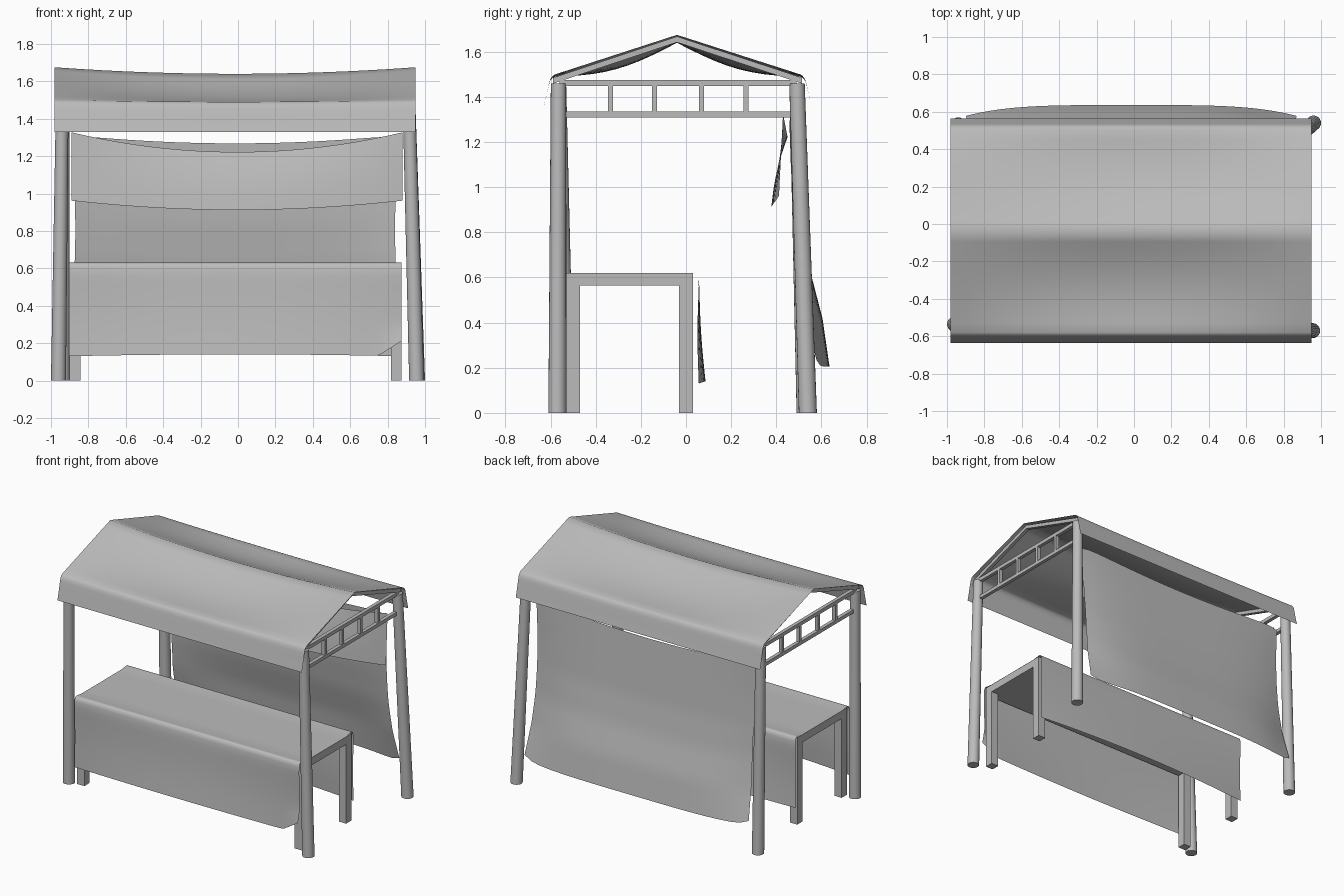
import bpy, bmesh, math
from mathutils import Vector

if "Cube" in bpy.data.objects:
    bpy.data.objects.remove(bpy.data.objects["Cube"])

grey = bpy.data.materials.new("plain grey")
grey.diffuse_color = (0.5, 0.5, 0.5, 1)
grey.use_nodes = True
grey.node_tree.nodes["Principled BSDF"].inputs["Base Color"].default_value = grey.diffuse_color


def finish(name, bm, smooth=None):
    me = bpy.data.meshes.new(name)
    bm.to_mesh(me)
    bm.free()
    me.materials.append(grey)
    ob = bpy.data.objects.new(name, me)
    bpy.context.collection.objects.link(ob)
    if smooth:
        bpy.ops.object.select_all(action='DESELECT')
        ob.select_set(True)
        bpy.context.view_layer.objects.active = ob
        bpy.ops.object.shade_smooth_by_angle(angle=math.radians(smooth))
    return ob


def box(bm, lo, hi):
    verts = bmesh.ops.create_cube(bm, size=1)["verts"]
    for v in verts:
        v.co = [(a + b) / 2 + c * (b - a) for a, b, c in zip(lo, hi, v.co)]


def sheet(name, func, nu, params, smooth=60):
    """Cloth surface: func(u in -1..1, parameter) gives a point."""
    bm = bmesh.new()
    rows = [[bm.verts.new(func(-1 + 2 * i / nu, p)) for i in range(nu + 1)] for p in params]
    for a, b in zip(rows, rows[1:]):
        for i in range(nu):
            bm.faces.new((a[i], a[i + 1], b[i + 1], b[i]))
    return finish(name, bm, smooth)


def along(points, v):
    """Interpolate (height, value) pairs evenly spaced over v in 0..1."""
    f = v * (len(points) - 1)
    i = min(int(f), len(points) - 2)
    return Vector(points[i]).lerp(Vector(points[i + 1]), f - i)


# leaning round posts
def post(name, bottom, top, r0=0.04, r1=0.034, n=20):
    bm = bmesh.new()
    rings = [[bm.verts.new((x + r * math.cos(2 * math.pi * k / n),
                            y + r * math.sin(2 * math.pi * k / n), z)) for k in range(n)]
             for (x, y, z), r in ((bottom, r0), (top, r1))]
    for k in range(n):
        j = (k + 1) % n
        bm.faces.new((rings[0][k], rings[0][j], rings[1][j], rings[1][k]))
    bm.faces.new(rings[0][::-1])
    bm.faces.new(rings[1])
    finish(name, bm, 40)


post("front_left_post", (-0.96, -0.535, 0), (-0.94, -0.565, 1.46))
post("front_right_post", (0.955, -0.57, 0), (0.915, -0.565, 1.46))
post("back_left_post", (-0.94, 0.53, 0), (-0.935, 0.492, 1.46))
post("back_right_post", (0.96, 0.54, 0), (0.915, 0.492, 1.46))

# end trusses: two beams, four struts, two rafters
for side, x in (("left", -0.94), ("right", 0.915)):
    bm = bmesh.new()
    w = 0.013
    box(bm, (x - w, -0.56, 1.448), (x + w, 0.49, 1.474))
    box(bm, (x - w, -0.56, 1.31), (x + w, 0.52, 1.335))
    for y in (-0.335, -0.14, 0.068, 0.265):
        box(bm, (x - w, y - 0.011, 1.335), (x + w, y + 0.011, 1.448))
    finish(side + "_truss", bm)
    bm = bmesh.new()
    path = ((-0.59, 1.485), (-0.04, 1.668), (0.515, 1.485))
    rings = [[bm.verts.new((x + dx, y, z + dz)) for dx, dz in
              ((-w, 0), (w, 0), (w, -0.026), (-w, -0.026))] for y, z in path]
    for a, b in zip(rings, rings[1:]):
        for k in range(4):
            bm.faces.new((a[k], a[(k + 1) % 4], b[(k + 1) % 4], b[k]))
    bm.faces.new(rings[0])
    bm.faces.new(rings[2][::-1])
    bmesh.ops.recalc_face_normals(bm, faces=bm.faces)
    finish(side + "_rafters", bm)

# sagging roof cloth with a hanging skirt on both eaves
SKIRT = ((1.0, 1.50, 1), (1.02, 1.493, .8), (1.04, 1.478, .6), (1.052, 1.455, .4),
         (1.066, 1.42, .2), (1.085, 1.375, .1), (1.105, 1.33, 0))


def roof(u, p):
    s, z, sag = p
    t = min(abs(s), 1)
    y = -0.04 + s * (0.54 if s < 0 else 0.546)
    drop = (0.035 * (1 - t) + 0.042 * math.sin(math.pi * t) + 0.01 * t * sag) * (1 - u * u)
    return (-0.015 + 0.965 * u, y, z - drop)


half = [(i / 10, 1.675 - 0.0175 * i, 1) for i in range(1, 10)] + list(SKIRT)
profile = [(-s, z, g) for s, z, g in reversed(half)] + [(0, 1.675, 1)] + half
sheet("roof_cloth", roof, 24, profile)

# table slab and legs
X0, X1, Y0, Y1 = -0.90, 0.875, -0.53, 0.03
bm = bmesh.new()
box(bm, (X0, Y0, 0.565), (X1, Y1, 0.62))
finish("table_top", bm)
bm = bmesh.new()
for lx in (X0, X1 - 0.058):
    for ly in (Y0, Y1 - 0.06):
        box(bm, (lx, ly, 0), (lx + 0.058, ly + 0.06, 0.565))
finish("table_legs", bm)


# cloth over the table, hanging down front and back
def table_cloth(u, p):
    s, z = p                       # s: -1 front edge, 1 back edge
    x = -0.015 + 0.888 * u
    y = (Y0 + Y1) / 2 + s * 0.28
    low = max(0, (0.6 - z) / 0.47)
    bulge = 0.03 * low * (1 - u * u)
    y += math.copysign(bulge, s)
    z += 0.01 * low * (1 - u * u)
    if s < 0 and x > 0.75:         # lifted front right corner
        k = (x - 0.75) / 0.123 * max(0, (0.3 - z) / 0.17)
        z += 0.08 * k
        y -= 0.015 * k
    return (x, y, z)


edge = [(0.98, 0.629), (1.03, 0.63), (1.07, 0.622), (1.09, 0.6), (1.095, 0.56)]
edge += [(1.095 - 0.02 * math.sin(math.pi * i / 10), 0.56 - 0.043 * i) for i in range(1, 11)]
rim = [(s / 5, 0.623) for s in range(-4, 5)]
sheet("table_cloth", table_cloth, 30, [(-s, z) for s, z in reversed(edge)] + rim + edge)

# back curtain bulging outwards near the ground
CENTRE = ((0.475, 0), (0.495, 0), (0.515, 0), (0.55, 0), (0.605, 0), (0.636, 0))
ENDS = ((0.458, 0), (0.465, 0), (0.478, 0), (0.495, 0), (0.525, 0), (0.578, 0))


def curtain(u, v):
    m = 1 - u ** 4
    y = along(ENDS, v)[0] * (1 - m) + along(CENTRE, v)[0] * m
    top = 1.268 + 0.045 * u * u
    z = top + (0.205 - top) * v
    z += (0.03 * v - 0.02 * (1 - v)) * abs(u) ** 20    # rounded corners
    width = 0.885 - 0.025 * math.sin(math.pi * v) - 0.01 * (1 - v)
    return (-0.015 + width * u, y, z)


def to_vector(points):
    return tuple((a, b, 0) for a, b in points)


CENTRE, ENDS = to_vector(CENTRE), to_vector(ENDS)
sheet("back_curtain", curtain, 28, [i / 20 for i in range(21)])


# short draped cloth hanging inside, in front of the curtain
def drape(u, v):
    q = u * u
    top, bottom = 1.222 + 0.105 * q, 0.912 + 0.05 * q
    y0, y1 = 0.45 - 0.02 * q, 0.378 + 0.034 * q
    y = y0 + (y1 - y0) * v - 0.012 * math.sin(math.pi * v) * (1 - q)
    return (-0.005 + 0.885 * u, y, top + (bottom - top) * v)


sheet("inner_drape", drape, 24, [i / 10 for i in range(11)])
